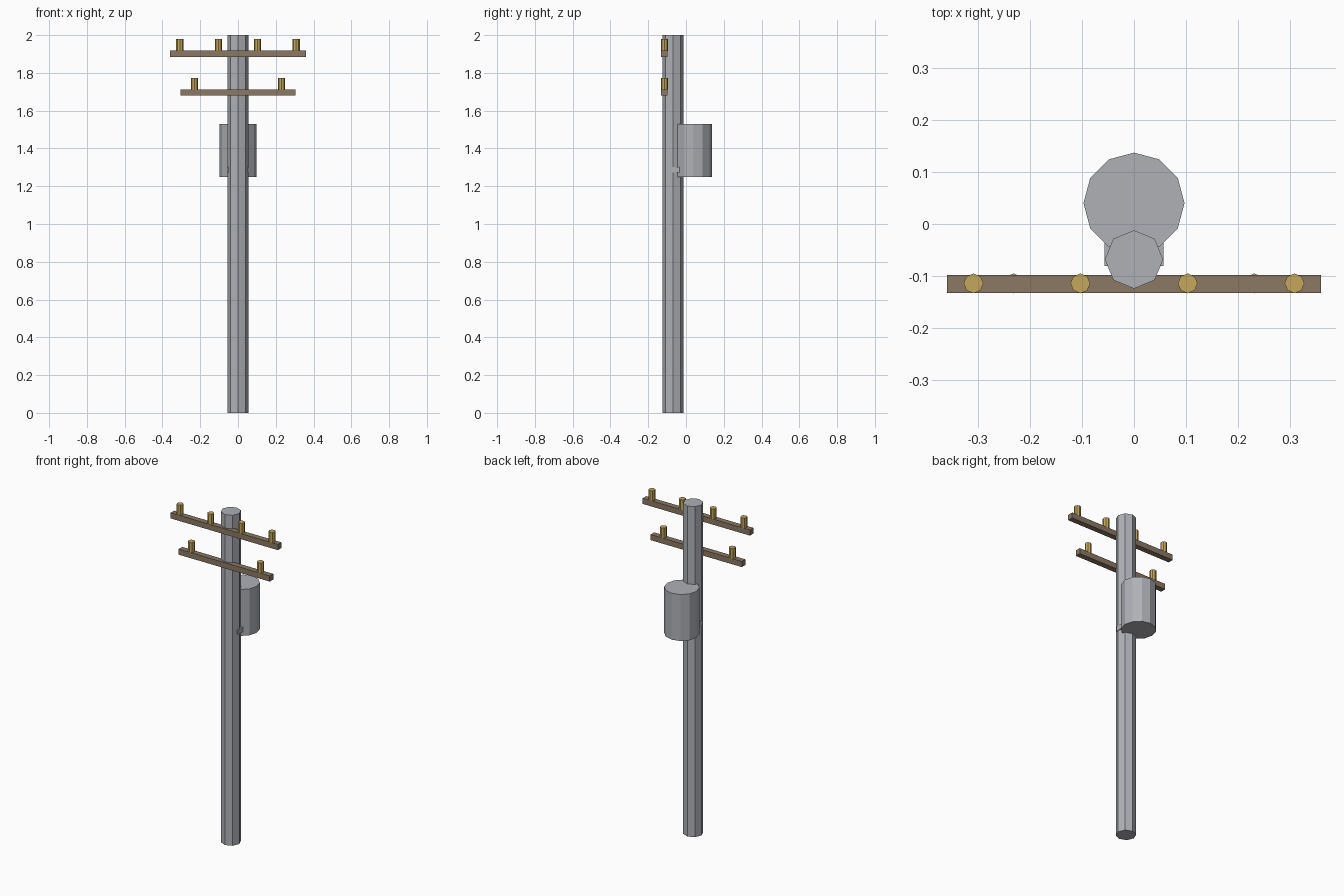
import bpy
import math

cube = bpy.data.objects.get("Cube")
if cube:
    bpy.data.objects.remove(cube, do_unlink=True)


def make_material(name, colour):
    mat = bpy.data.materials.new(name)
    mat.use_nodes = True
    mat.diffuse_color = (*colour, 1)
    mat.node_tree.nodes["Principled BSDF"].inputs["Base Color"].default_value = (*colour, 1)
    return mat


grey = make_material("grey metal", (0.43, 0.44, 0.47))
wood = make_material("brown wood", (0.26, 0.19, 0.13))
brass = make_material("brass yellow", (0.56, 0.39, 0.11))


def finish(name, mat):
    obj = bpy.context.object
    obj.name = name
    obj.data.name = name
    obj.data.materials.append(mat)
    return obj


def prism(name, sides, radius, x, y, bottom, top, mat):
    """Upright flat-shaded prism with a corner facing the back."""
    bpy.ops.mesh.primitive_cylinder_add(
        vertices=sides, radius=radius, depth=top - bottom,
        location=(x, y, (bottom + top) / 2))
    return finish(name, mat)


def box(name, low, high, mat):
    """Axis-aligned box between two corners."""
    bpy.ops.mesh.primitive_cube_add(
        size=1, location=[(a + b) / 2 for a, b in zip(low, high)])
    bpy.context.object.scale = [b - a for a, b in zip(low, high)]
    bpy.ops.object.transform_apply(location=False, rotation=False, scale=True)
    return finish(name, mat)


# Pole, transformer drum and the bracket joining them
prism("pole", 8, 0.056, 0, -0.068, 0, 2, grey)
prism("transformer", 12, 0.097, 0, 0.04, 1.248, 1.529, grey)
box("transformer_bracket", (-0.057, -0.081, 1.272), (0.057, 0, 1.301), grey)

# Crossarms, each with its row of insulators
arms = (
    ("upper", 0.359, 1.884, (0.103, 0.308)),
    ("lower", 0.305, 1.679, (0.231,)),
)
for label, half, bottom, offsets in arms:
    top = bottom + 0.034
    box(label + "_crossarm", (-half, -0.132, bottom), (half, -0.098, top), wood)
    for number, offset in enumerate(offsets, 1):
        for side, sign in (("left", 1), ("right", -1)):
            prism(f"{label}_insulator_{side}_{number}", 8, 0.019,
                  sign * offset, -0.114, top - 0.002, top + 0.061, brass)
